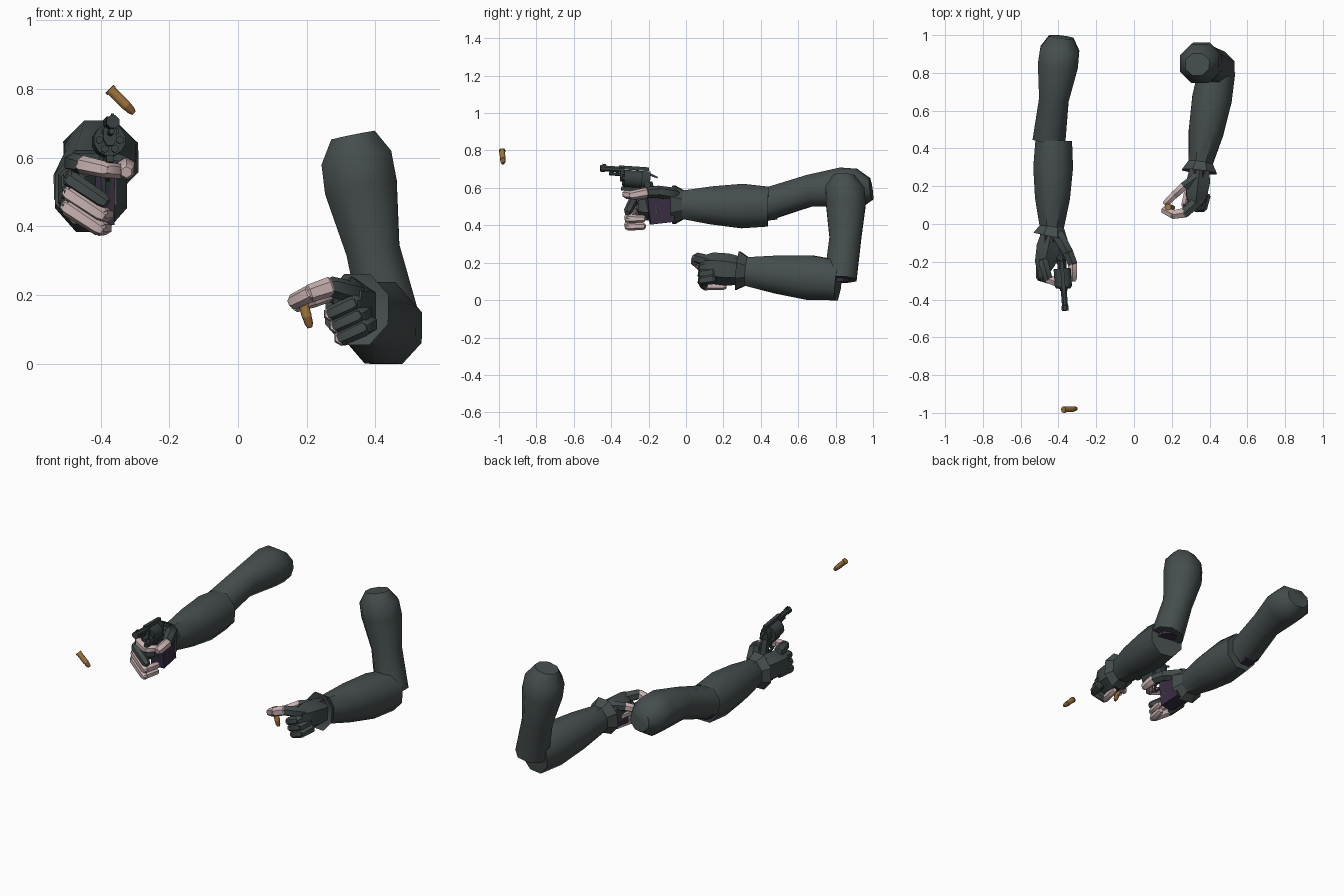
import bpy, math
from mathutils import Vector

cube = bpy.data.objects.get("Cube")
if cube:
    bpy.data.objects.remove(cube)

X, Y, Z = Vector((1, 0, 0)), Vector((0, 1, 0)), Vector((0, 0, 1))


def material(name, *colour):
    made = bpy.data.materials.new(name)
    made.use_nodes = True
    made.diffuse_color = (*colour, 1)
    shader = made.node_tree.nodes["Principled BSDF"]
    shader.inputs["Base Color"].default_value = (*colour, 1)
    shader.inputs["Roughness"].default_value = .7
    return made


CLOTH = material("sleeve grey", .06, .075, .074)
GLOVE = material("glove grey", .055, .068, .068)
LINING = material("purple lining", .04, .026, .055)
SKIN = material("pale skin", .58, .44, .44)
STEEL = material("gun steel", .04, .052, .053)
BRASS = material("brass", .34, .18, .05)
COPPER = material("bullet copper", .23, .11, .035)


def tube(name, start, end, profile, mat, sides=8, up=Z, smooth=48, bow=Vector()):
    """Closed tube from start to end; each ring is (fraction, radius, height ratio)."""
    start, end = Vector(start), Vector(end)
    along = (end - start).normalized()
    side = up.cross(along).normalized()
    rise = along.cross(side)
    verts, faces = [], []
    for fraction, radius, ratio in profile:
        centre = start.lerp(end, fraction) + bow * math.sin(math.pi * fraction)
        for k in range(sides):
            angle = math.tau * (k + .5) / sides
            verts.append(centre + side * radius * math.cos(angle)
                         + rise * radius * ratio * math.sin(angle))
    for low in range(0, len(verts) - sides, sides):
        for k in range(sides):
            after = (k + 1) % sides
            faces.append((low + k, low + after, low + sides + after, low + sides + k))
    faces.append(tuple(reversed(range(sides))))
    faces.append(tuple(range(len(verts) - sides, len(verts))))
    mesh = bpy.data.meshes.new(name)
    mesh.from_pydata(verts, [], faces)
    mesh.materials.append(mat)
    part = bpy.data.objects.new(name, mesh)
    bpy.context.collection.objects.link(part)
    bpy.ops.object.select_all(action="DESELECT")
    part.select_set(True)
    bpy.context.view_layer.objects.active = part
    bpy.ops.object.shade_smooth_by_angle(angle=math.radians(smooth))


def bar(name, start, end, radius, mat, sides=6, ratio=1, up=Z, taper=1):
    profile = [(0, radius, ratio), (1, radius * taper, ratio)]
    tube(name, start, end, profile, mat, sides, up, 35)


def finger(name, joints, mats, radius):
    """Chain of blunt, gently tapering segments."""
    for number, (start, end, mat) in enumerate(zip(joints, joints[1:], mats)):
        thick = radius * (1 - number / 9)
        profile = [(-.15, thick * .7, 1), (0, thick, 1), (1, thick * .9, 1), (1.15, thick * .6, 1)]
        tube(f"{name}_{'base middle tip'.split()[number]}", start, end, profile, mat, 6, Z, 35)


# Sleeves: both arms share the same tailoring
UPPER = [(0, .094, 1), (.4, .085, 1.08), (.73, .115, 1), (.88, .112, 1), (1, .07, .9)]
FORE = [(0, .105, 1.1), (.3, .114, 1.13), (.65, .1, 1.1), (1, .067, 1.2)]
FLARE = [(-.5, .066, 1.2), (.8, .1, 1.12), (.5, .066, 1.2)]
HAND = [(0, .06, 1.25), (.35, .072, 1.2), (.8, .062, 1.35), (1, .04, 1.7)]


def arm(side, shoulder, joint, elbow, wrist, knuckles, up, bow):
    shoulder, joint, elbow, wrist, knuckles = map(Vector, (shoulder, joint, elbow, wrist, knuckles))
    tube(side + "_upper_sleeve", joint, shoulder, UPPER, CLOTH, up=up, bow=bow)
    tube(side + "_forearm_sleeve", elbow, wrist, FORE, CLOTH)
    tube(side + "_cuff", wrist, wrist.lerp(knuckles, .2), FLARE, CLOTH, smooth=30)
    bar(side + "_wrist", wrist + Y * .02, wrist.lerp(knuckles, .5), .058, LINING, 8, 1.25)
    tube(side + "_glove_back", wrist.lerp(knuckles, .1), knuckles, HAND, GLOVE, 6, smooth=30)


arm("right", (-.385, .99, .595), (-.45, .44, .515), (-.425, .44, .5),
    (-.435, -.03, .51), (-.48, -.25, .51), Z, Z * .04)
arm("left", (.335, .845, .665), (.447, .825, .11), (.44, .815, .105),
    (.35, .31, .155), (.325, .1, .175), Y, Y * .02 - X * .01)

# Lining showing at the elbows and palms
bar("right_elbow_lining", (-.45, .4, .49), (-.45, .48, .5), .075, LINING, 8)
bar("left_elbow_lining", (.44, .82, .1), (.44, .82, .2), .06, LINING, 8, up=Y)
bar("right_palm", (-.41, -.07, .49), (-.4, -.2, .475), .058, LINING, 4, 1.75)
bar("left_palm", (.32, .26, .135), (.305, .15, .135), .045, LINING, 4, 1.4)

# Right hand closed round the grip
finger("right_thumb", [(-.4, -.06, .565), (-.35, -.15, .58), (-.325, -.21, .575), (-.325, -.29, .56)],
       [GLOVE, GLOVE, SKIN], .036)
finger("right_index", [(-.48, -.2, .585), (-.455, -.29, .58), (-.385, -.32, .565), (-.34, -.27, .56)],
       [GLOVE, SKIN, SKIN], .03)
for row, label in enumerate(("middle", "ring", "little")):
    knuckle = Vector((-.485, -.18, .545)) - Z * row * .04 - X * row * .005
    bend = knuckle - Y * .1 - Z * .01
    curl = bend - Y * .03 - Z * .06 + X * .09
    tip = curl + Y * .08 + X * .02
    finger("right_" + label, [knuckle, bend, curl, tip], [GLOVE, SKIN if row else GLOVE, SKIN][:row + 2],
           .029)

# Left hand pinching a cartridge
finger("left_thumb", [(.335, .25, .21), (.265, .2, .205), (.215, .155, .185), (.17, .11, .17)],
       [GLOVE, SKIN, SKIN], .029)
finger("left_index", [(.345, .13, .205), (.27, .06, .225), (.21, .05, .205), (.16, .075, .18)],
       [GLOVE, SKIN, SKIN], .033)
for row, label in enumerate(("middle", "ring", "little")):
    knuckle = Vector((.35, .15, .185)) - Z * row * .035 + X * row * .015
    bend = knuckle - X * .015 - Y * .065 - Z * .01
    curl = bend - X * .065 + Y * .015 - Z * .03
    finger("left_" + label, [knuckle, bend, curl, curl + Y * .1 + X * .02], [GLOVE, GLOVE, SKIN], .029)

# Revolver: points lie along the barrel line and above it
HAMMER, MUZZLE = Vector((-.386, -.16, .685)), Vector((-.364, -.455, .705))
AIM = (MUZZLE - HAMMER).normalized()
RISE = X.cross(AIM).normalized()
RISE *= math.copysign(1, RISE.z)


def gun(forward, above=0):
    return HAMMER + AIM * forward + RISE * above


bar("barrel", gun(.17), gun(.29), .017, STEEL, 8)
bar("muzzle_ring", gun(.275), gun(.3), .02, STEEL, 8)
bar("ejector_rod", gun(.17, -.027), gun(.25, -.025), .009, STEEL)
bar("front_sight", gun(.27, .018), gun(.29, .018), .006, STEEL, 4, 1.6)
bar("top_strap", gun(.04, .012), gun(.2, .012), .014, STEEL, 4)
bar("rear_frame", gun(.03, -.04), gun(.075, -.04), .026, STEEL, 8, 1.7)
bar("front_frame", gun(.17, -.03), gun(.19, -.03), .022, STEEL, 8, 1.6)
bar("cylinder", gun(.075, -.045), gun(.17, -.045), .047, STEEL, 12)
for chamber in range(6):
    angle = math.tau * chamber / 6
    offset = (X * math.cos(angle) + RISE * math.sin(angle)) * .03
    bar("chamber", gun(.16, -.045) + offset, gun(.178, -.045) + offset, .012, STEEL)
bar("lower_frame", gun(.03, -.1), gun(.18, -.1), .014, STEEL, 4)
bar("hammer", gun(.045, -.01), gun(-.01, -.03), .011, STEEL, 4, taper=.5)
bar("grip", gun(.045, -.06), gun(-.01, -.22), .024, STEEL, 6, 1.2, Y, 1.2)
bar("trigger", gun(.09, -.1), gun(.1, -.14), .007, STEEL, 4, up=Y)
guard = [gun(.14, -.1), gun(.13, -.14), gun(.09, -.155), gun(.04, -.14)]
for start, end in zip(guard, guard[1:]):
    bar("trigger_guard", start, end, .008, STEEL, 4, up=X)


# Cartridges: one flying, one pinched in the left hand
def cartridge(name, base, nose):
    base, nose = Vector(base), Vector(nose)
    radius = .015
    bar(name + "_rim", base, base.lerp(nose, .08), radius * 1.15, BRASS, 12, up=Y)
    bar(name + "_case", base, base.lerp(nose, .7), radius, BRASS, 12, up=Y)
    tip = [(0, radius * .92, 1), (.6, radius * .85, 1), (1, radius * .5, 1)]
    tube(name + "_tip", base.lerp(nose, .69), nose, tip, COPPER, 12, Y, 60)


cartridge("flying_cartridge", (-.374, -.983, .8), (-.303, -.978, .73))
cartridge("held_cartridge", (.18, .09, .21), (.21, .085, .105))
